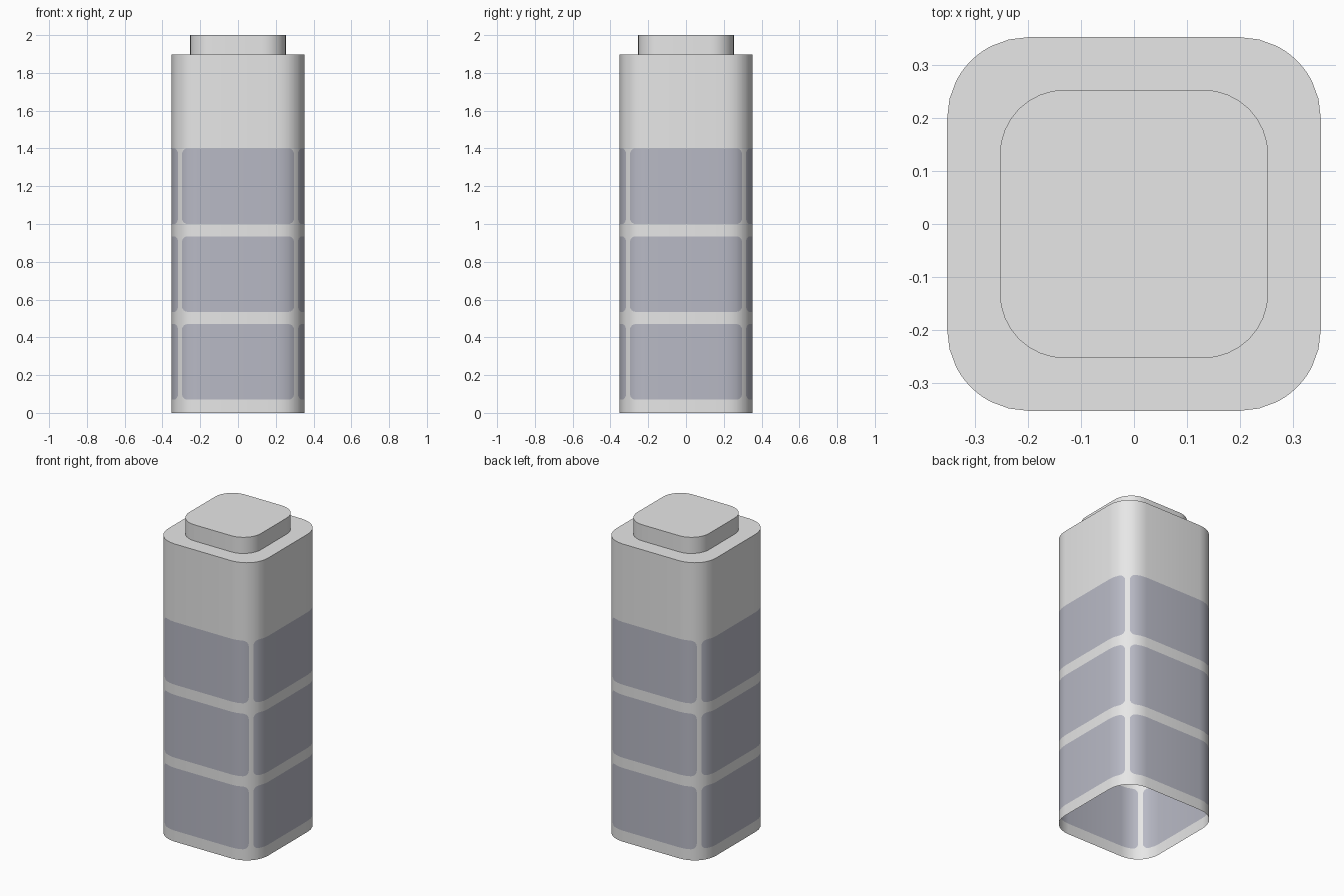
import bpy, bmesh, math

if "Cube" in bpy.data.objects:
    bpy.data.objects.remove(bpy.data.objects["Cube"])

BODY, FLAT, TOP = 0.352, 0.2, 1.897        # half width, straight half length, wall height
WINDOWS = [(0.07, 0.47), (0.535, 0.935), (1.0, 1.4)]
R = BODY - FLAT                            # corner radius of the tower
END = FLAT + R * math.pi / 4               # half length of one side, up to the diagonal
EDGE, WR = END - 0.0135, 0.035             # window half width and its corner radius


def material(name, color):
    m = bpy.data.materials.new(name)
    m.diffuse_color = (*color, 1)
    m.use_nodes = True
    m.node_tree.nodes["Principled BSDF"].inputs["Base Color"].default_value = m.diffuse_color
    return m


wall_mat = material("light_grey_wall", (0.8, 0.8, 0.8))
glass_mat = material("blue_grey_glass", (0.48, 0.487, 0.56))


def finish(bm, name, mats):
    me = bpy.data.meshes.new(name)
    bmesh.ops.recalc_face_normals(bm, faces=bm.faces)
    bm.to_mesh(me)
    bm.free()
    for m in mats:
        me.materials.append(m)
    ob = bpy.data.objects.new(name, me)
    bpy.context.collection.objects.link(ob)
    bpy.ops.object.select_all(action='DESELECT')
    ob.select_set(True)
    bpy.context.view_layer.objects.active = ob
    bpy.ops.object.shade_smooth_by_angle(angle=math.radians(35))
    return ob


def outline(u, side):
    """Point at signed distance u from the middle of one side of the rounded square."""
    a = max(abs(u) - FLAT, 0) / R
    x = math.copysign(min(abs(u), FLAT) + R * math.sin(a), u)
    y = -(FLAT + R * math.cos(a))
    c, s = [(1, 0), (0, 1), (-1, 0), (0, -1)][side]
    return x * c - y * s, x * s + y * c


def inset(u):
    """How far the window's rounded corner pulls in its top and bottom edge."""
    d = min(max(abs(u) - (EDGE - WR), 0), WR)
    return WR - math.sqrt(max(WR * WR - d * d, 0))


# Tower walls: vertical columns of vertices, glass faces between window edges
half = [FLAT, 0.236] + [EDGE - WR + WR * math.sin(i * math.pi / 10) for i in range(6)]
us = [-END] + [-u for u in reversed(half)] + half
bm = bmesh.new()
columns = []
for side in range(4):
    for u in us:
        x, y = outline(u, side)
        i = inset(u)
        zs = [0] + [z for lo, hi in WINDOWS for z in (lo + i, hi - i)] + [TOP]
        columns.append((u, [bm.verts.new((x, y, z)) for z in zs]))
for k, (u, a) in enumerate(columns):
    u2, b = columns[(k + 1) % len(columns)]
    in_window = u >= -EDGE - 1e-6 and u2 > u and u2 <= EDGE + 1e-6
    for row in range(len(a) - 1):
        f = bm.faces.new((a[row], b[row], b[row + 1], a[row + 1]))
        f.material_index = int(in_window and row % 2 == 1)
bm.faces.new([c[1][-1] for c in columns])   # flat roof, bottom stays open
finish(bm, "tower_body", [wall_mat, glass_mat])

# Roof block: smaller rounded square on top
bm = bmesh.new()
CF, CR, SEG = 0.13, 0.123, 8
ring = []
for q in range(4):
    cx, cy = [(CF, CF), (-CF, CF), (-CF, -CF), (CF, -CF)][q]
    for i in range(SEG + 1):
        a = (q + i / SEG) * math.pi / 2
        ring.append((cx + CR * math.cos(a), cy + CR * math.sin(a)))
low = [bm.verts.new((x, y, TOP)) for x, y in ring]
high = [bm.verts.new((x, y, 2.0)) for x, y in ring]
for i in range(len(ring)):
    j = (i + 1) % len(ring)
    bm.faces.new((low[i], low[j], high[j], high[i]))
bm.faces.new(high)
finish(bm, "roof_block", [wall_mat])
